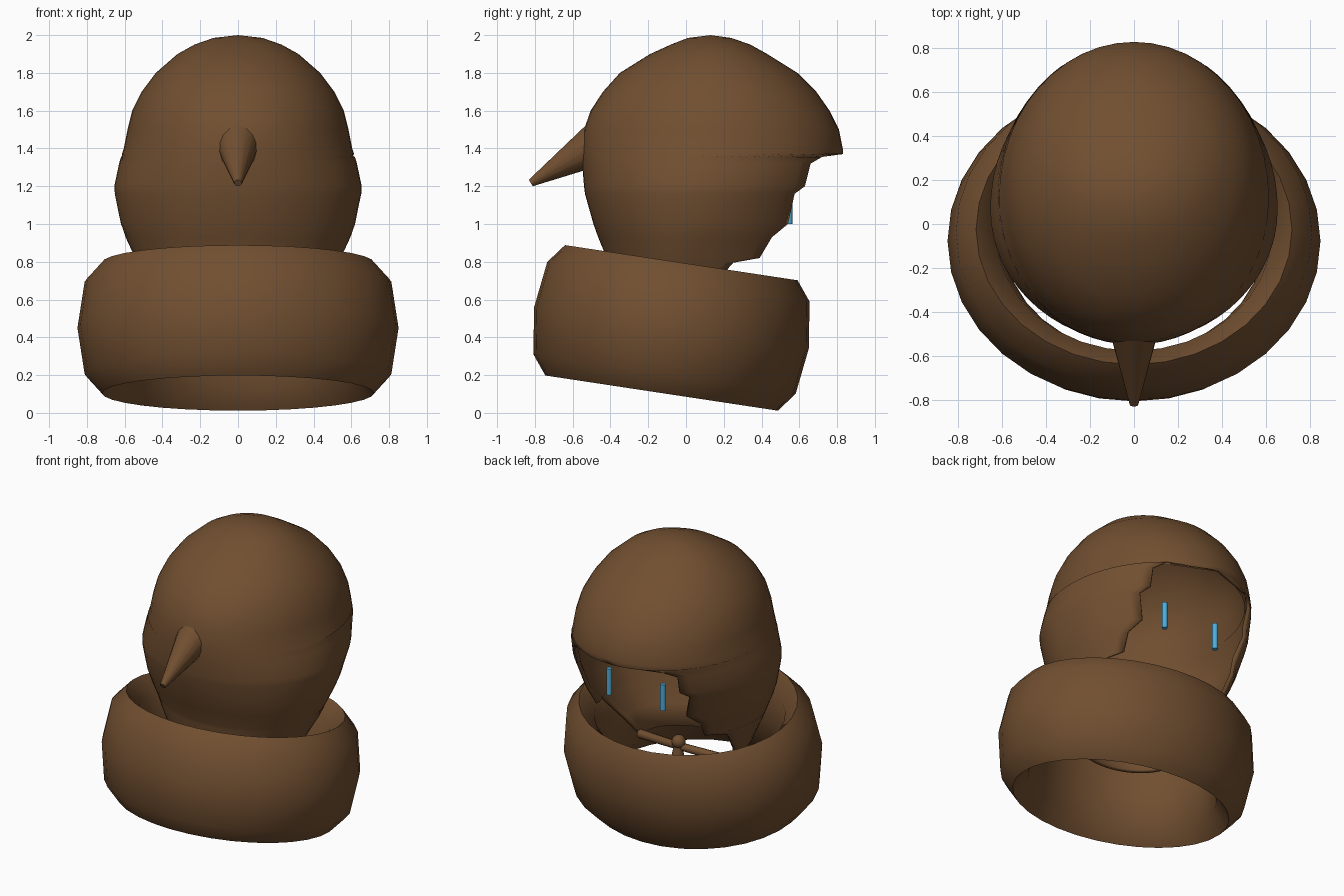
import bpy, bmesh, math
from mathutils import Vector, Matrix

if "Cube" in bpy.data.objects:
    bpy.data.objects.remove(bpy.data.objects["Cube"])


def material(name, rgb):
    m = bpy.data.materials.new(name)
    m.diffuse_color = (*rgb, 1)
    m.use_nodes = True
    m.node_tree.nodes["Principled BSDF"].inputs["Base Color"].default_value = m.diffuse_color
    return m


BROWN = material("brown", (0.165, 0.078, 0.030))
BLUE = material("sky_blue", (0.08, 0.42, 0.70))


def make(name, verts, faces, mat, angle=50):
    me = bpy.data.meshes.new(name)
    me.from_pydata(verts, [], faces)
    bm = bmesh.new()
    bm.from_mesh(me)
    bmesh.ops.remove_doubles(bm, verts=bm.verts, dist=0.0005)
    bm.to_mesh(me)
    bm.free()
    me.materials.append(mat)
    ob = bpy.data.objects.new(name, me)
    bpy.context.collection.objects.link(ob)
    bpy.ops.object.select_all(action='DESELECT')
    ob.select_set(True)
    bpy.context.view_layer.objects.active = ob
    bpy.ops.object.shade_smooth_by_angle(angle=math.radians(angle))
    return ob


def finish_cone(name, start, end, r1, r2, sides, mat):
    """Tapered round rod between two points."""
    a, b = Vector(start), Vector(end)
    bm = bmesh.new()
    rot = (b - a).to_track_quat('Z', 'Y').to_matrix().to_4x4()
    bmesh.ops.create_cone(bm, cap_ends=True, segments=sides, radius1=r1, radius2=r2,
                          depth=(b - a).length, matrix=Matrix.Translation((a + b) / 2) @ rot)
    bm.verts.index_update()
    verts = [v.co.copy() for v in bm.verts]
    faces = [[v.index for v in f.verts] for f in bm.faces]
    bm.free()
    return make(name, verts, faces, mat)


# Collar: tall octagonal-section ring, tilted down towards the back
MAJ, MIN = 32, 8
tilt = Matrix.Translation((0, -0.077, 0.45)) @ Matrix.Rotation(math.radians(-8.6), 4, 'X')
verts, faces = [], []
for i in range(MAJ):
    a = 2 * math.pi * i / MAJ
    for j in range(MIN):
        b = 2 * math.pi * j / MIN
        r = 0.72 + 0.13 * math.cos(b)
        verts.append(tilt @ Vector((r * math.cos(a), 0.865 * r * math.sin(a), 0.349 * math.sin(b))))
        i2, j2 = (i + 1) % MAJ, (j + 1) % MIN
        faces.append((i * MIN + j, i2 * MIN + j, i2 * MIN + j2, i * MIN + j2))
make("collar", verts, faces, BROWN, 60)

# Hair shell rows: z, half width, front y, widest y, back y, y where the face opening starts
rows = [
    (2.0, 0, 0.13, 0.13, 0.13, 9), (1.985, 0.13, 0.01, 0.13, 0.24, 9),
    (1.95, 0.23, -0.08, 0.13, 0.34, 9), (1.9, 0.32, -0.19, 0.13, 0.43, 9),
    (1.8, 0.435, -0.35, 0.13, 0.59, 9), (1.7, 0.51, -0.44, 0.13, 0.69, 9),
    (1.6, 0.56, -0.505, 0.14, 0.76, 9), (1.5, 0.585, -0.54, 0.14, 0.81, 9),
    (1.4, 0.605, -0.55, 0.13, 0.83, 9), (1.37, 0.615, -0.55, 0.12, 0.83, 9),
    (1.355, 0.62, -0.55, 0.12, 0.83, 0.72), (1.32, 0.63, -0.55, 0.11, 0.82, 0.66),
    (1.2, 0.655, -0.54, 0.07, 0.77, 0.63), (1.16, 0.653, -0.535, 0.06, 0.75, 0.575),
    (1.0, 0.62, -0.49, 0.03, 0.68, 0.54), (0.93, 0.595, -0.465, 0.02, 0.65, 0.455),
    (0.82, 0.545, -0.42, 0.0, 0.60, 0.39), (0.795, 0.535, -0.415, 0.0, 0.59, 0.25),
    (0.75, 0.515, -0.41, 0.0, 0.57, 0.21), (0.6, 0.44, -0.38, -0.02, 0.53, 0.08),
    (0.47, 0.36, -0.33, -0.04, 0.5, 0.0),
]
N = 48
verts, faces = [], []
for k, (z, w, yf, c, yb, cut) in enumerate(rows):
    top = math.pi if cut >= yb else math.acos(-(cut - c) / (yb - c))
    for j in range(N + 1):
        t = top * (2 * j / N - 1)
        depth = (c - yf) if math.cos(t) > 0 else (yb - c)
        verts.append((w * math.sin(t), c - depth * math.cos(t), z))
    if k:
        p, q = (k - 1) * (N + 1), k * (N + 1)
        faces += [(p + j, q + j, q + j + 1, p + j + 1) for j in range(N)]
hair = make("hair_shell", verts, faces, BROWN)
mod = hair.modifiers.new("thickness", 'SOLIDIFY')
mod.thickness, mod.offset = 0.025, -1

# Pointed tuft on the front
finish_cone("tuft", (0, -0.45, 1.435), (0, -0.822, 1.217), 0.122, 0.02, 16, BROWN)

# Eyes: slim upright bars in the face opening
for side, x in (("left", -0.206), ("right", 0.206)):
    eye = finish_cone(side + "_eye", (x, 0.545, 1.0), (x, 0.545, 1.18), 0.018, 0.018, 12, BLUE)

# Tie inside the collar: a knot, a short tail and two drooping straps
bm = bmesh.new()
bmesh.ops.create_uvsphere(bm, u_segments=16, v_segments=10, radius=0.045,
                          matrix=Matrix.Translation((0, 0.08, 0.55)))
bm.verts.index_update()
make("tie_knot", [v.co.copy() for v in bm.verts],
     [[v.index for v in f.verts] for f in bm.faces], BROWN)
bm.free()
finish_cone("tie_tail", (0, 0.08, 0.55), (0, 0.09, 0.45), 0.025, 0.04, 12, BROWN)
for side, s in (("left", -1), ("right", 1)):
    finish_cone(side + "_strap", (0, 0.08, 0.52), (s * 0.35, 0.0, 0.48), 0.025, 0.03, 10, BROWN)
